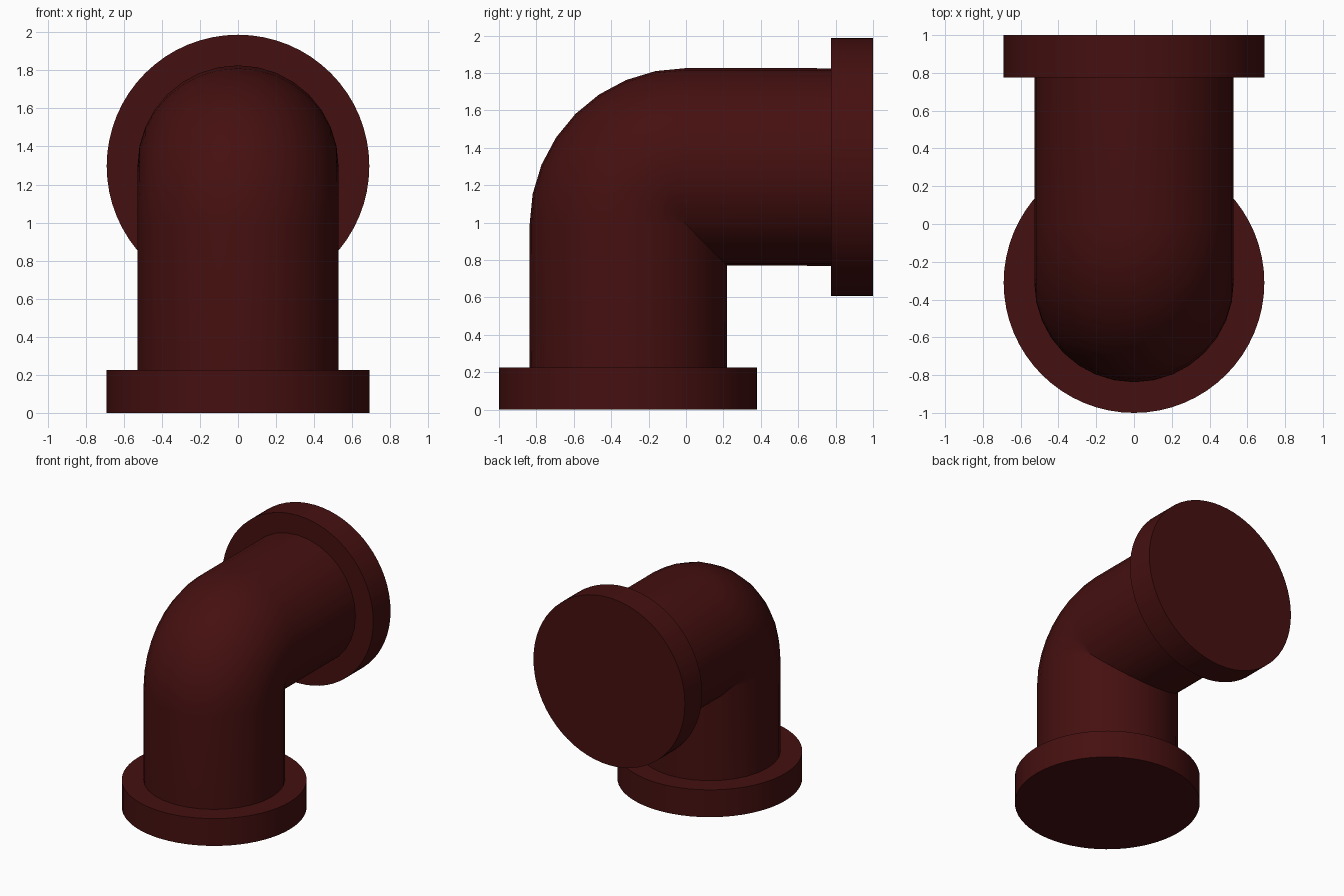
import bpy, bmesh
from math import pi, sin, cos
from mathutils import Vector

if "Cube" in bpy.data.objects:
    bpy.data.objects.remove(bpy.data.objects["Cube"])

red = bpy.data.materials.new("dark_red")
red.diffuse_color = (0.06, 0.005, 0.005, 1)
red.use_nodes = True
red.node_tree.nodes["Principled BSDF"].inputs["Base Color"].default_value = red.diffuse_color

AXIS_Y, AXIS_Z = -0.31, 1.297   # centre lines of the two pipe arms
BEND_Y, BEND_Z = 0.0, 0.99      # centre of the bend
BEND_R = 0.308
PIPE_R, FLANGE_R, FLANGE_T = 0.528, 0.69, 0.225


def finish(obj):
    obj.data.materials.append(red)
    bpy.ops.object.select_all(action='DESELECT')
    obj.select_set(True)
    bpy.context.view_layer.objects.active = obj
    bpy.ops.object.shade_smooth_by_angle(angle=pi / 6)


def sweep(name, stations, radius, sides):
    """Circular tube through (y, z, tilt) stations, capped at both ends."""
    bm = bmesh.new()
    rings = []
    for y, z, tilt in stations:
        out = Vector((0, -cos(tilt), sin(tilt)))
        rings.append([bm.verts.new(Vector((0, y, z)) + radius * (
            Vector((cos(2 * pi * i / sides), 0, 0)) + out * sin(2 * pi * i / sides)))
            for i in range(sides)])
    for a, b in zip(rings, rings[1:]):
        for i in range(sides):
            j = (i + 1) % sides
            bm.faces.new((a[j], a[i], b[i], b[j]))
    bm.faces.new(rings[0])
    bm.faces.new(rings[-1][::-1])
    mesh = bpy.data.meshes.new(name)
    bm.to_mesh(mesh)
    bm.free()
    obj = bpy.data.objects.new(name, mesh)
    bpy.context.collection.objects.link(obj)
    finish(obj)


# Elbow pipe: straight riser, quarter bend, straight outlet
steps = 8
path = [(AXIS_Y, 0.1, 0)]
for k in range(steps + 1):
    t = pi / 2 * k / steps
    path.append((BEND_Y - BEND_R * cos(t), BEND_Z + BEND_R * sin(t), t))
path.append((0.9, AXIS_Z, pi / 2))
sweep("elbow_pipe", path, PIPE_R, 32)

# End flanges
sweep("bottom_flange", [(AXIS_Y, 0, 0), (AXIS_Y, FLANGE_T, 0)], FLANGE_R, 64)
sweep("outlet_flange", [(1 - FLANGE_T, AXIS_Z, pi / 2), (1, AXIS_Z, pi / 2)], FLANGE_R, 64)
